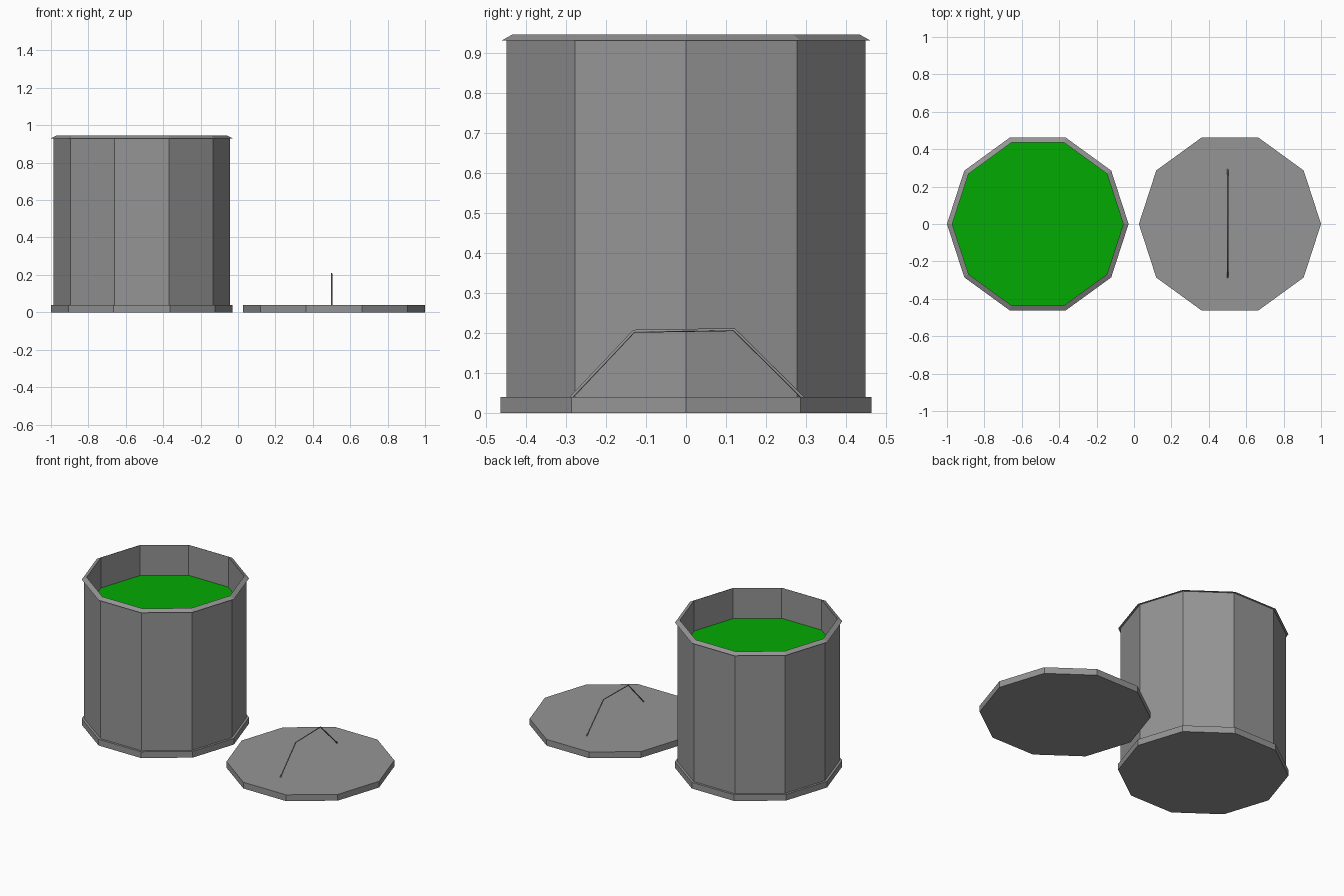
import bpy, math

if "Cube" in bpy.data.objects:
    bpy.data.objects.remove(bpy.data.objects["Cube"])

SIDES = 10
BARREL_X, LID_X = -0.5145, 0.513


def material(name, color):
    mat = bpy.data.materials.new(name)
    mat.diffuse_color = (*color, 1)
    mat.use_nodes = True
    mat.node_tree.nodes["Principled BSDF"].inputs["Base Color"].default_value = mat.diffuse_color
    return mat


grey = material("dark_grey", (0.3, 0.3, 0.3))
green = material("green_liquid", (0.001, 0.4, 0.001))


def new_object(name, verts, faces, x, mat=grey):
    mesh = bpy.data.meshes.new(name)
    mesh.from_pydata(verts, [], faces)
    mesh.update()
    mesh.materials.append(mat)
    obj = bpy.data.objects.new(name, mesh)
    obj.location.x = x
    bpy.context.collection.objects.link(obj)
    return obj


def ring(r, z):
    return [(r * math.cos(2 * math.pi * i / SIDES),
             r * math.sin(2 * math.pi * i / SIDES), z) for i in range(SIDES)]


def revolve(name, profile, x):
    """Spin a closed (radius, z) profile into a ring with flat sides."""
    verts, faces, n = [], [], len(profile)
    for r, z in profile:
        verts += ring(r, z)
    for k in range(n):
        a, b = k * SIDES, (k + 1) % n * SIDES
        for i in range(SIDES):
            j = (i + 1) % SIDES
            faces.append((a + i, a + j, b + j, b + i))
    return new_object(name, verts, faces, x)


def slab(name, r, z, depth, x):
    bpy.ops.mesh.primitive_cylinder_add(vertices=SIDES, radius=r, depth=depth,
                                        location=(x, 0, z + depth / 2),
                                        rotation=(0, 0, math.pi / 2))
    obj = bpy.context.object
    obj.name = name
    obj.data.materials.append(grey)


# Barrel: base plate, hollow wall and sloping rim
slab("barrel_base", 0.4855, 0, 0.04, BARREL_X)
revolve("barrel_wall", [(0.457, 0.04), (0.457, 0.93), (0.471, 0.93), (0.471, 0.04)][::-1], BARREL_X)
revolve("barrel_rim", [(0.457, 0.93), (0.4855, 0.93), (0.457, 0.945)], BARREL_X)

# Green liquid surface inside the barrel
new_object("liquid", ring(0.457, 0.75), [tuple(range(SIDES))], BARREL_X, green)

# Lid lying beside the barrel
slab("lid", 0.487, 0, 0.04, LID_X)

# Thin bent wire handle on the lid
curve = bpy.data.curves.new("lid_handle", 'CURVE')
curve.dimensions = '3D'
curve.bevel_depth = 0.004
curve.bevel_resolution = 0
curve.use_fill_caps = True
curve.materials.append(grey)
path = [(-0.287, 0.038), (-0.13, 0.204), (0.12, 0.208), (0.292, 0.038)]
spline = curve.splines.new('POLY')
spline.points.add(len(path) - 1)
for point, (y, z) in zip(spline.points, path):
    point.co = (0.5, y, z, 1)
handle = bpy.data.objects.new("lid_handle", curve)
bpy.context.collection.objects.link(handle)
